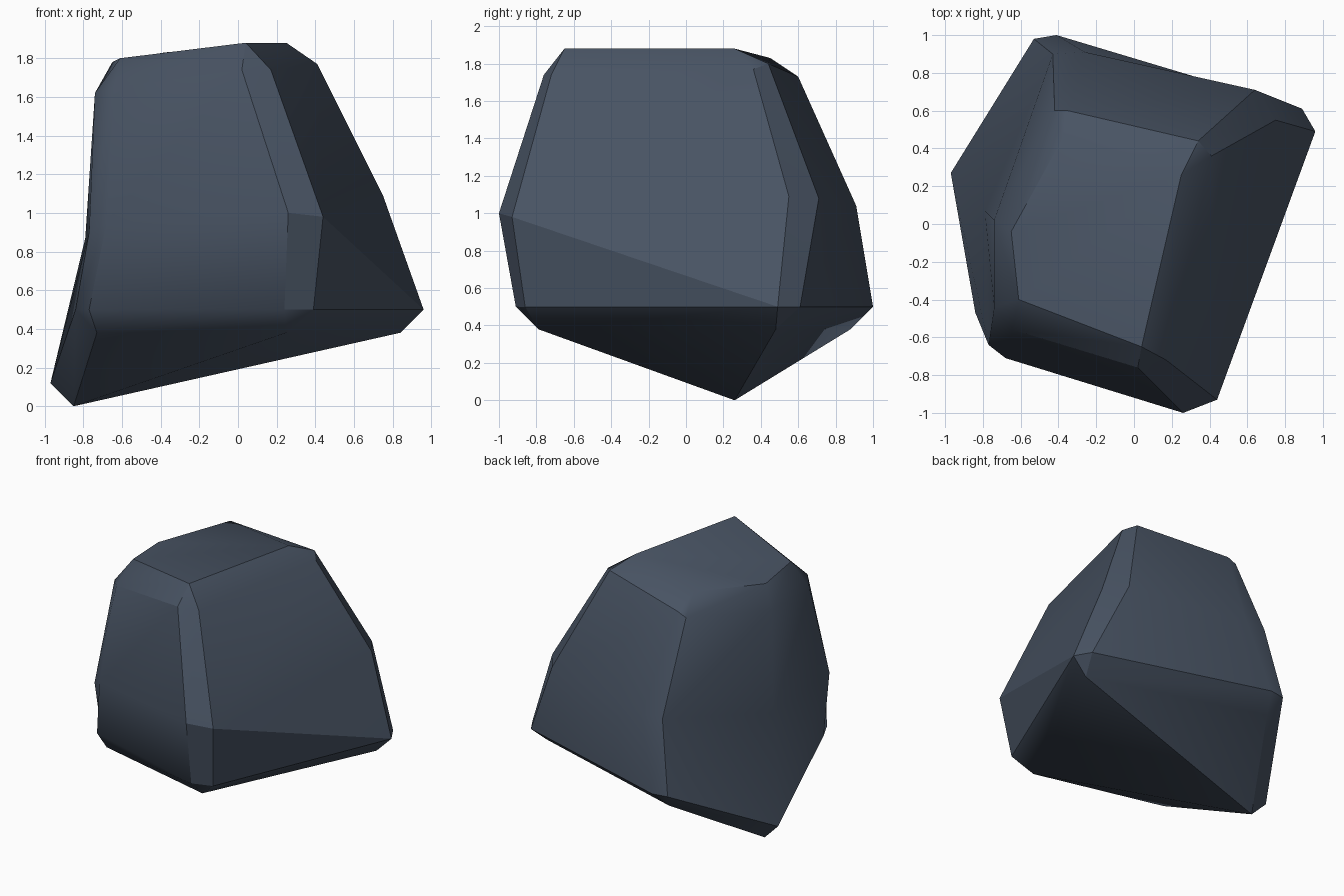
import bpy, bmesh, math

if "Cube" in bpy.data.objects:
    bpy.data.objects.remove(bpy.data.objects["Cube"])

# Horizontal rings, counter-clockwise from above:
# front-right pair, back-right pair, back-left pair, left ridge, front-left pair
low = [(.24, -.91, .5), (.39, -.86, .5), (.96, .49, .5), (.89, .61, .5), (-.41, 1, .5),
       (-.53, .98, .5), (-.97, .27, .12), (-.84, -.47, .5), (-.77, -.61, .5)]
mid = [(.26, -1, 1), (.44, -.93, .98), (.75, .55, 1.09), (.64, .71, 1.08), (-.26, .91, 1.04),
       (-.43, .90, 1.04), (-.79, .07, .87), (-.77, -.64, .9), (-.68, -.71, .95)]
high = [(.02, -.76, 1.74), (.17, -.72, 1.74), (.41, .36, 1.77), (.34, .44, 1.80), (-.35, .60, 1.73),
        (-.42, .60, 1.70), (-.74, .02, 1.62), (-.74, -.44, 1.62), (-.64, -.56, 1.65)]
# One point per corner for the top and the underside
top = [(.04, -.65, 1.88), (.25, .26, 1.88), (-.38, .45, 1.83), (-.65, -.04, 1.78), (-.61, -.40, 1.80)]
base = [(.25, -.79, .38), (.84, .48, .38), (-.47, .88, .38), (-.85, .26, 0), (-.73, -.55, .38)]
corner = [0, 0, 1, 1, 2, 2, 3, 4, 4]

bm = bmesh.new()
low, mid, high, top, base = [[bm.verts.new(p) for p in ring] for ring in (low, mid, high, top, base)]


def face(*verts):
    unique = list(dict.fromkeys(verts))
    bm.faces.new(unique)


# Sides, shoulder and lower chamfer
for i in range(9):
    j = (i + 1) % 9
    a, b = corner[i], corner[j]
    if i == 1:  # right side is creased along its diagonal
        face(low[i], low[j], mid[i])
        face(mid[i], low[j], mid[j])
    else:
        face(low[i], low[j], mid[j], mid[i])
    face(mid[i], mid[j], high[j], high[i])
    face(high[i], high[j], top[b], top[a])
    face(base[a], base[b], low[j], low[i])

# Top and underside
face(*top)
for a, b in ((4, 0), (0, 1), (1, 2)):
    face(base[3], base[b], base[a])

bmesh.ops.recalc_face_normals(bm, faces=bm.faces)
mesh = bpy.data.meshes.new("rock")
bm.to_mesh(mesh)
bm.free()
rock = bpy.data.objects.new("rock", mesh)
bpy.context.collection.objects.link(rock)

slate = bpy.data.materials.new("dark slate")
slate.diffuse_color = (.065, .087, .125, 1)
slate.use_nodes = True
slate.node_tree.nodes["Principled BSDF"].inputs["Base Color"].default_value = slate.diffuse_color
mesh.materials.append(slate)

bpy.context.view_layer.objects.active = rock
rock.select_set(True)
bpy.ops.object.shade_smooth_by_angle(angle=math.radians(30))
